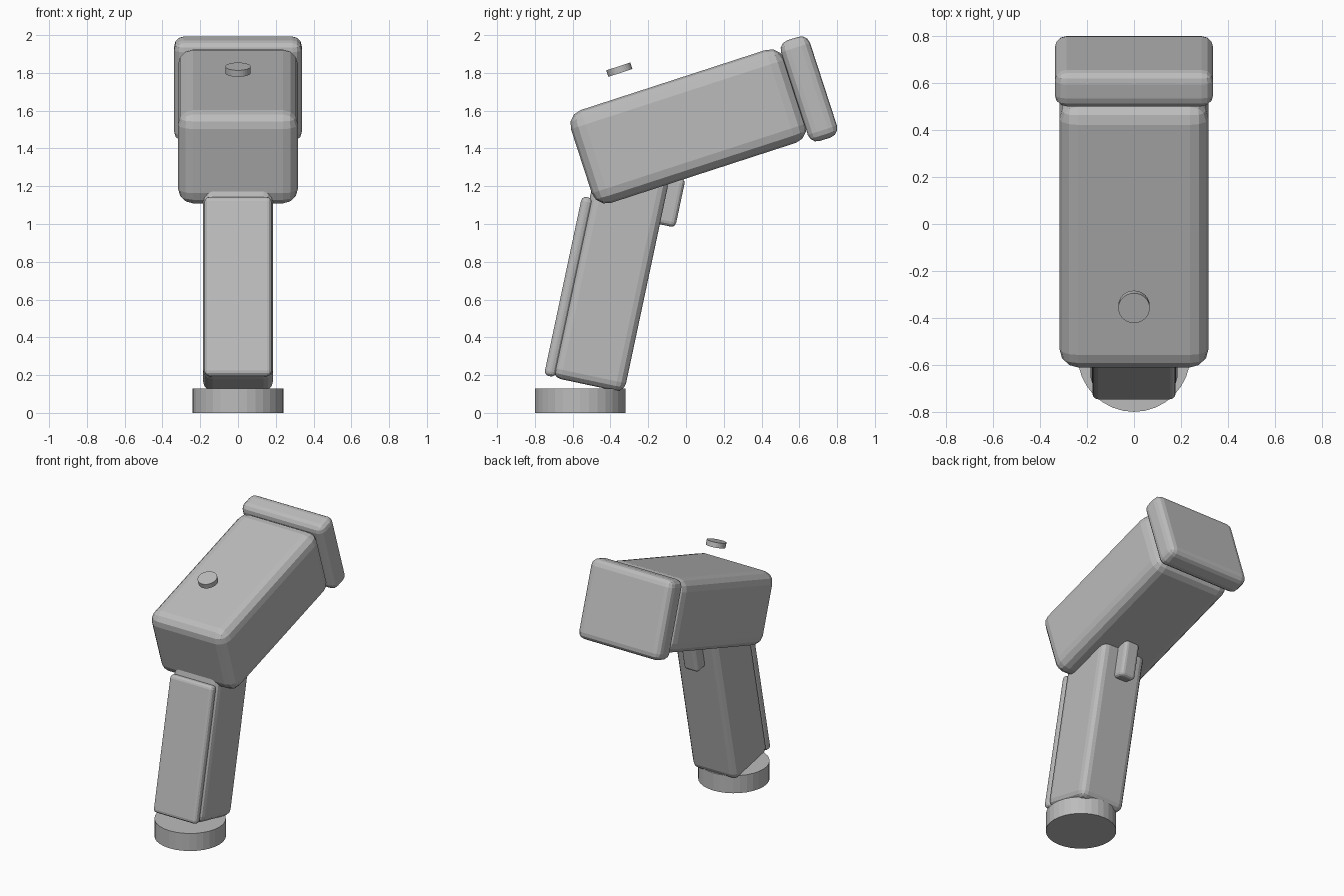
import bpy
from math import radians, sin, cos

default = bpy.data.objects.get("Cube")
if default:
    bpy.data.objects.remove(default, do_unlink=True)

grey = bpy.data.materials.new("plain_grey")
grey.use_nodes = True
GREY = (0.5, 0.5, 0.5, 1)
grey.diffuse_color = GREY
grey.node_tree.nodes["Principled BSDF"].inputs["Base Color"].default_value = GREY

HEAD_TILT = 18
GRIP_TILT = -12


def finish(ob, name):
    ob.name = name
    ob.data.materials.append(grey)
    return ob


def tilted_box(name, tilt, width, along, up, bevel, segments=3):
    """Bevelled box from ranges measured along axes tilted about x."""
    t = radians(tilt)
    a, u = sum(along) / 2, sum(up) / 2
    bpy.ops.mesh.primitive_cube_add(
        size=1, rotation=(t, 0, 0),
        location=(0, a * cos(t) - u * sin(t), a * sin(t) + u * cos(t)))
    ob = finish(bpy.context.object, name)
    ob.scale = (width, along[1] - along[0], up[1] - up[0])
    bpy.ops.object.transform_apply(location=False, rotation=False, scale=True)
    mod = ob.modifiers.new("rounded_edges", "BEVEL")
    mod.width = bevel
    mod.segments = segments
    return ob


def disc(name, radius, depth, y, z, tilt=0):
    bpy.ops.mesh.primitive_cylinder_add(
        vertices=32, radius=radius, depth=depth,
        location=(0, y, z), rotation=(radians(tilt), 0, 0))
    return finish(bpy.context.object, name)


# Scanning head and the window frame on its end
tilted_box("head", HEAD_TILT, 0.635, (-0.115, 1.075), (1.18, 1.697), 0.08)
tilted_box("window_frame", HEAD_TILT, 0.675, (1.068, 1.23), (1.15, 1.71), 0.05)

# Grip, its front pad and the trigger
tilted_box("grip", GRIP_TILT, 0.37, (-0.735, -0.343), (0.037, 1.2), 0.05)
tilted_box("grip_pad", GRIP_TILT, 0.355, (-0.777, -0.717), (0.04, 1.008), 0.025)
tilted_box("trigger", GRIP_TILT, 0.12, (-0.375, -0.26), (0.948, 1.21), 0.025)

# Round foot and floating button
disc("foot", 0.24, 0.13, -0.56, 0.065)
disc("button", 0.067, 0.036, -0.353, 1.817, HEAD_TILT)
